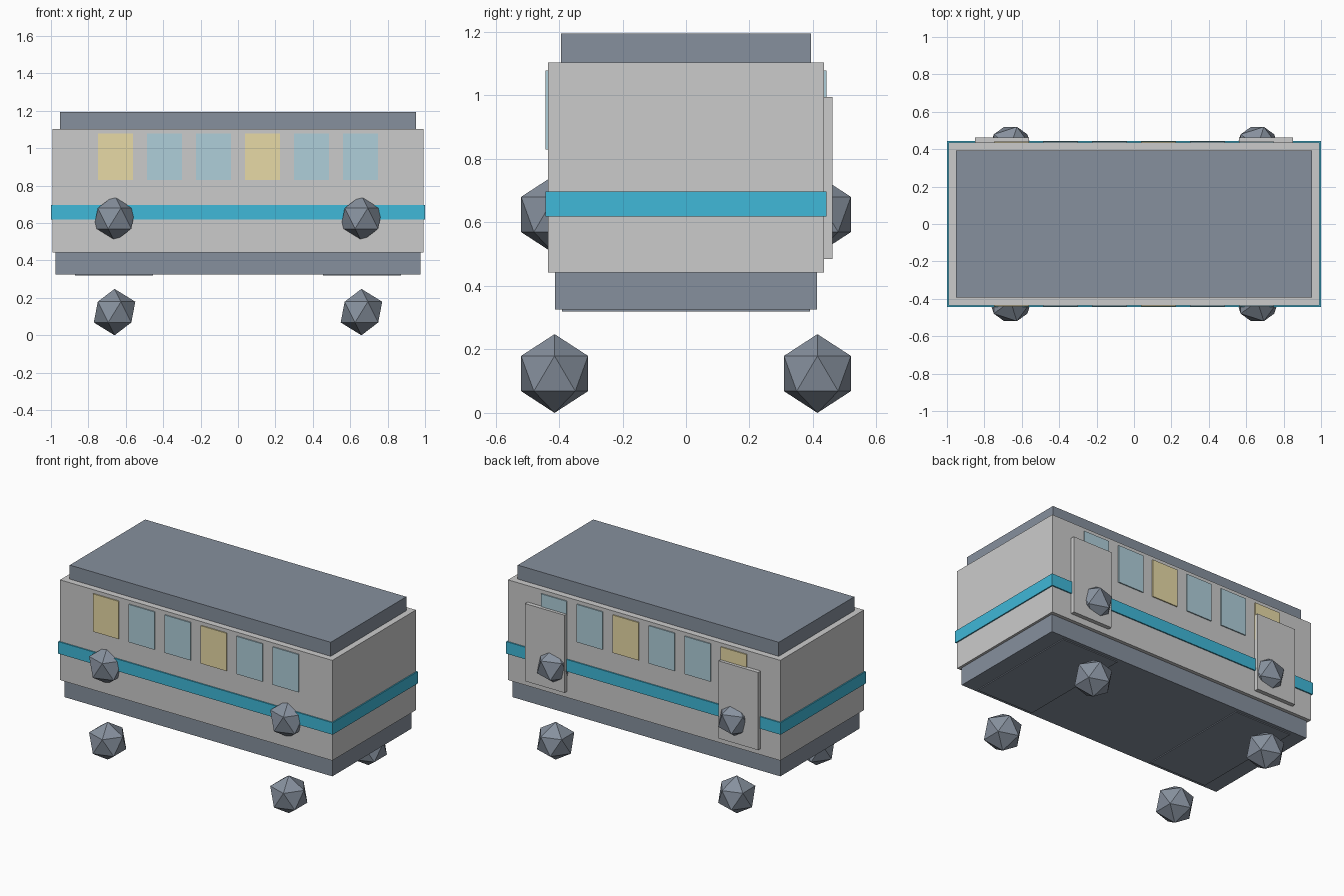
import bpy

if "Cube" in bpy.data.objects:
    bpy.data.objects.remove(bpy.data.objects["Cube"])

def material(name, rgb):
    m = bpy.data.materials.new(name)
    m.diffuse_color = (*rgb, 1)
    m.use_nodes = True
    m.node_tree.nodes["Principled BSDF"].inputs["Base Color"].default_value = m.diffuse_color
    return m

slate = material("slate", (0.24, 0.28, 0.34))
teal = material("teal", (0.05, 0.48, 0.69))
glass = material("glass", (0.43, 0.62, 0.70))
lit_glass = material("lit_glass", (0.80, 0.70, 0.38))
pale = material("pale_grey", (0.56, 0.56, 0.58))

def box(name, x, y, z, mat=None):
    """Box from (min, max) ranges on each axis."""
    lo, hi = zip(x, y, z)
    bpy.ops.mesh.primitive_cube_add(size=1, location=[(a + b) / 2 for a, b in zip(lo, hi)])
    o = bpy.context.object
    o.name = name
    o.scale = [b - a for a, b in zip(lo, hi)]
    bpy.ops.object.transform_apply(location=False, rotation=False, scale=True)
    if mat:
        o.data.materials.append(mat)
    return o

def span(half, centre=0):
    return (centre - half, centre + half)

# main shell
box("body", span(0.992), span(0.435), (0.443, 1.103))
box("roof", span(0.951), span(0.393), (1.103, 1.195), slate)
box("chassis", span(0.976), span(0.412), (0.326, 0.443), slate)
box("stripe", span(1.0), span(0.443), (0.618, 0.697), teal)

# windows on both sides, every third one lit
for side in (-1, 1):
    for i in range(6):
        box("window", span(0.094, -0.655 + 0.262 * i), span(0.012, side * 0.430),
            (0.83, 1.079), lit_glass if i % 3 == 0 else glass)

for end in (-1, 1):
    # doors on the back side only
    box("door", span(0.144, end * 0.705), (0.42, 0.462), (0.484, 0.995), pale)
    # bogie plates under the chassis
    box("bogie", span(0.208, end * 0.663), span(0.39), (0.320, 0.40), slate)
    # faceted wheels below and hubs on the body sides
    for side in (-1, 1):
        for name, z in (("wheel", 0.124), ("side_hub", 0.625)):
            bpy.ops.mesh.primitive_ico_sphere_add(
                subdivisions=1, radius=0.124, location=(end * 0.66, side * 0.414, z))
            o = bpy.context.object
            o.name = name
            o.data.materials.append(slate)
